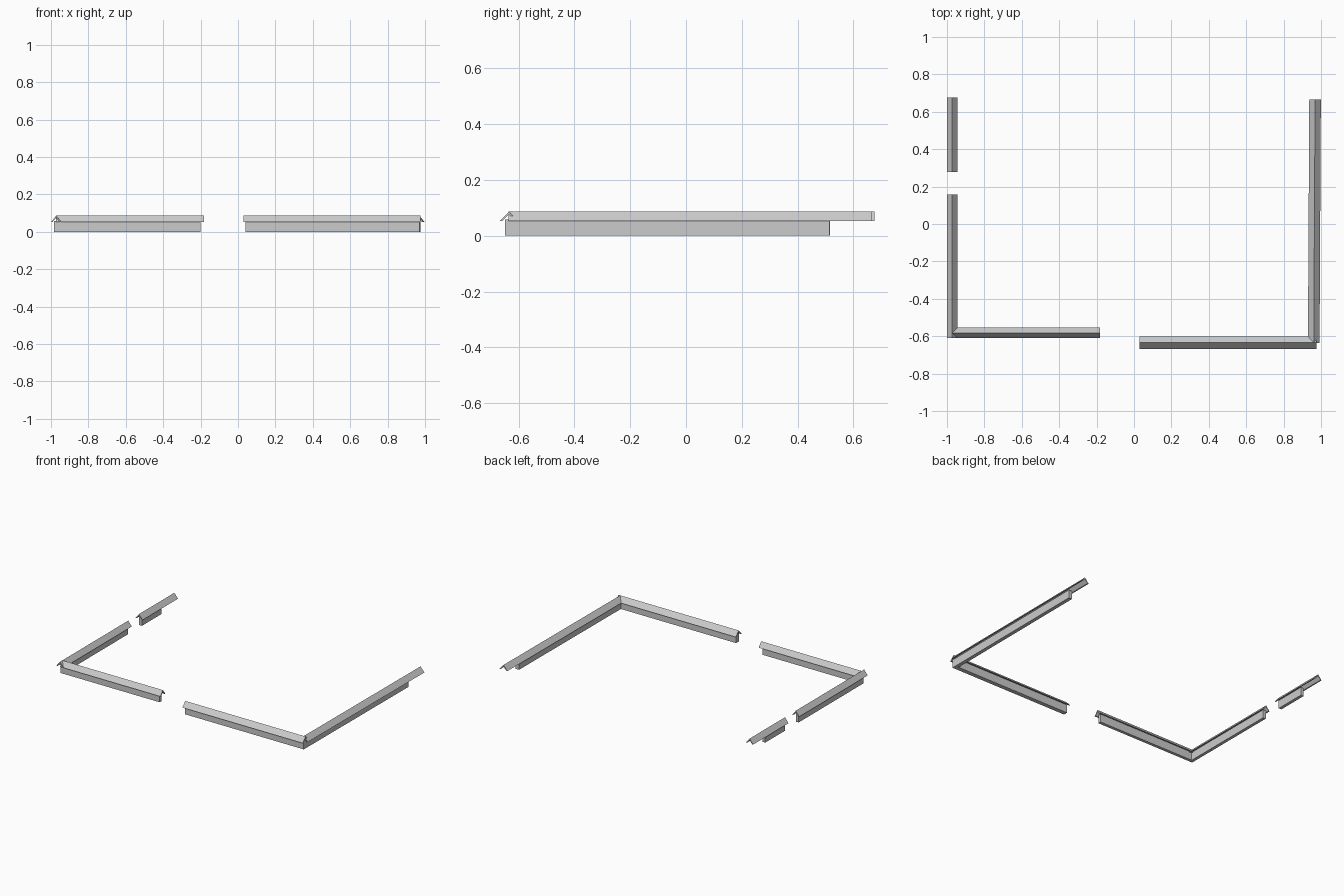
import bpy
from mathutils import Vector

if "Cube" in bpy.data.objects:
    bpy.data.objects.remove(bpy.data.objects["Cube"])


def sweep(name, profile, start, end):
    """Extrude a (sideways, height) profile from start to end in plan."""
    a, b = Vector((*start, 0)), Vector((*end, 0))
    d = (b - a).normalized()
    side = Vector((-d.y, d.x, 0))
    n = len(profile)
    verts = [p + side * s + Vector((0, 0, z)) for p in (a, b) for s, z in profile]
    faces = [(i, n + i, n + (i + 1) % n, (i + 1) % n) for i in range(n)]
    faces += [tuple(range(n)), tuple(reversed(range(n, 2 * n)))]
    me = bpy.data.meshes.new(name)
    me.from_pydata(verts, [], [tuple(reversed(f)) for f in faces])
    ob = bpy.data.objects.new(name, me)
    bpy.context.collection.objects.link(ob)


def wall_section(name, wall, cap, thick, width):
    t, w = thick / 2, width / 2
    # upright wall, running up under the cap
    sweep(name + "_wall", [(-t, 0), (t, 0), (t, 0.058), (-t, 0.058)], *wall)
    # folded gable cap, open underneath
    sweep(name + "_roof_cap", [(-w, 0.052), (-w + 0.008, 0.052), (0, 0.076),
                               (w - 0.008, 0.052), (w, 0.052), (0, 0.087)], *cap)


wall_section("front_left", ((-0.98, -0.582), (-0.20, -0.582)),
             ((-0.972, -0.582), (-0.183, -0.582)), 0.022, 0.056)
wall_section("left_front", ((-0.972, -0.59), (-0.972, 0.14)),
             ((-0.972, -0.61), (-0.972, 0.157)), 0.022, 0.056)
wall_section("left_back", ((-0.972, 0.295), (-0.972, 0.515)),
             ((-0.972, 0.278), (-0.972, 0.675)), 0.022, 0.056)
wall_section("front_right", ((0.04, -0.634), (0.97, -0.634)),
             ((0.03, -0.634), (0.975, -0.634)), 0.03, 0.066)
# right side leans outward slightly towards the back
wall_section("right", ((0.958, -0.645), (0.964, 0.515)),
             ((0.961, -0.635), (0.968, 0.665)), 0.026, 0.062)
